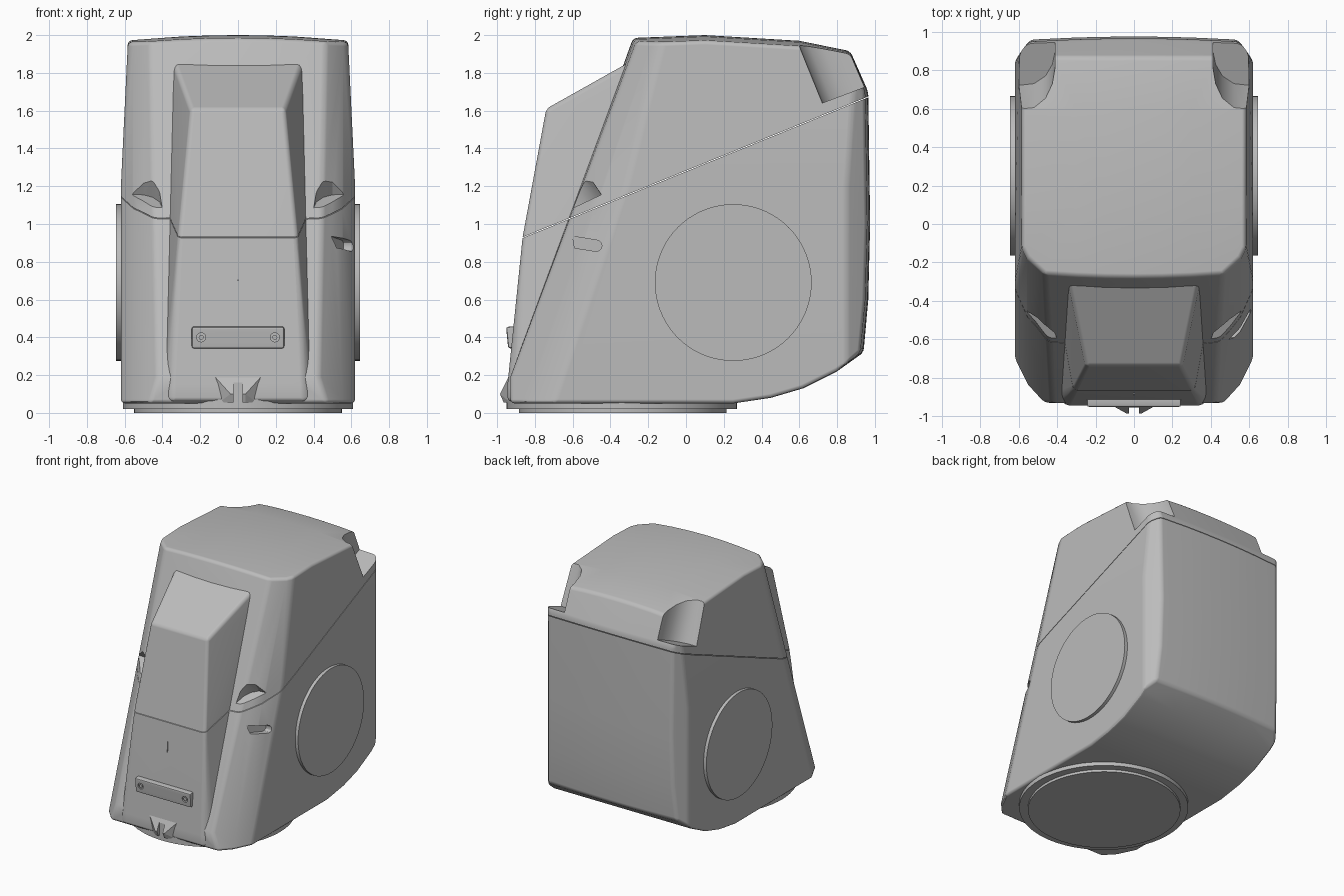
import bpy, bmesh, math
from mathutils import Vector, Matrix

if "Cube" in bpy.data.objects:
    bpy.data.objects.remove(bpy.data.objects["Cube"])

grey = bpy.data.materials.new("plain grey")
grey.use_nodes = True
grey.diffuse_color = (0.5, 0.5, 0.5, 1)
grey.node_tree.nodes["Principled BSDF"].inputs["Base Color"].default_value = (0.5, 0.5, 0.5, 1)


def hull_mesh(points):
    bm = bmesh.new()
    for p in points:
        bm.verts.new(p)
    bmesh.ops.remove_doubles(bm, verts=bm.verts[:], dist=0.0005)
    res = bmesh.ops.convex_hull(bm, input=bm.verts[:])
    spare = {g for g in res["geom_interior"] + res["geom_unused"]
             if isinstance(g, bmesh.types.BMVert)}
    bmesh.ops.delete(bm, geom=list(spare), context='VERTS')
    bmesh.ops.dissolve_limit(bm, angle_limit=0.01, verts=bm.verts[:], edges=bm.edges[:])
    bmesh.ops.recalc_face_normals(bm, faces=bm.faces[:])
    return bm


def to_object(name, bm):
    mesh = bpy.data.meshes.new(name)
    bm.to_mesh(mesh)
    bm.free()
    mesh.materials.append(grey)
    ob = bpy.data.objects.new(name, mesh)
    bpy.context.collection.objects.link(ob)
    return ob


def hull(name, points):
    return to_object(name, hull_mesh(points))


def box(name, size, loc, tilt=0):
    bm = bmesh.new()
    m = Matrix.Translation(loc) @ Matrix.Rotation(tilt, 4, 'X') @ Matrix.Diagonal((*size, 1))
    bmesh.ops.create_cube(bm, size=1, matrix=m)
    return to_object(name, bm)


def cylinder(name, radius, depth, loc, axis=None, segs=72):
    bm = bmesh.new()
    m = Matrix.Translation(loc)
    if axis:
        m = m @ Matrix.Rotation(math.pi / 2, 4, axis)
    bmesh.ops.create_cone(bm, cap_ends=True, segments=segs, radius1=radius,
                          radius2=radius, depth=depth, matrix=m)
    return to_object(name, bm)


def prism(name, base, along):
    base = [Vector(p) for p in base]
    return hull(name, base + [p + Vector(along) for p in base])


def apply_mod(ob, kind, **settings):
    mod = ob.modifiers.new(kind, kind)
    for key, value in settings.items():
        setattr(mod, key, value)
    bpy.context.view_layer.objects.active = ob
    bpy.context.view_layer.update()
    bpy.ops.object.modifier_apply(modifier=mod.name)


def bevel(ob, width, segments=3, angle=22):
    apply_mod(ob, 'BEVEL', width=width, segments=segments,
              limit_method='ANGLE', angle_limit=math.radians(angle))


def combine(ob, other, operation='DIFFERENCE'):
    apply_mod(ob, 'BOOLEAN', object=other, operation=operation, solver='EXACT')
    bpy.data.objects.remove(other)


def smooth(ob):
    bpy.ops.object.select_all(action='DESELECT')
    ob.select_set(True)
    bpy.context.view_layer.objects.active = ob
    bpy.ops.object.shade_smooth_by_angle(angle=math.radians(30))
    ob.modifiers.new("even shading", 'WEIGHTED_NORMAL').keep_sharp = True


# Body: side profile, extruded, then trimmed by corner planes
profile = [(-.93, .05), (.25, .05), (.45, .08), (.62, .13), (.8, .22), (.94, .32),
           (.965, .6), (.975, 1), (.965, 1.7), (.87, 1.915), (.6, 1.97), (.1, 2),
           (-.28, 1.985), (-.93, .19)]
points = [(x, y, z) for x in (-.62, .62) for y, z in profile]
corner_planes = [
    ((.44, -.92, .18), Vector((.11, .12, 0)).cross(Vector((.05, .64, 1.72)))),
    ((.55, -.80, .18), Vector((.07, .14, 0)).cross(Vector((.01, .60, 1.72)))),
    ((.62, .85, 0), Vector((.11, .07, 0))),
    ((.62, 0, 1.2), Vector((.75, 0, .035))),
]
for side in (1, -1):
    for co, no in corner_planes:
        no = no if no.x > 0 else -no
        bm = hull_mesh(points)
        bmesh.ops.bisect_plane(bm, geom=bm.verts[:] + bm.edges[:] + bm.faces[:],
                               plane_co=(side * co[0], co[1], co[2]),
                               plane_no=(side * no.x, no.y, no.z), clear_outer=True)
        points = [v.co.copy() for v in bm.verts]
        bm.free()

# Crown the top, back and upper front edge
bm = hull_mesh(points)
for x in (-.3, -.15, 0, .15, .3):
    bmesh.ops.bisect_plane(bm, geom=bm.verts[:] + bm.edges[:] + bm.faces[:],
                           plane_co=(x, 0, 0), plane_no=(1, 0, 0))
for v in bm.verts:
    f = (v.co.x / .6) ** 2
    if v.co.z > 1.85:
        v.co.z -= .03 * f
        if v.co.y < -.2:
            v.co.y += .03 * f
    if v.co.y > .9:
        v.co.y -= .02 * f
body = to_object("body_shell", bm)
bevel(body, .022)

# Raised central ridge on the front
ridge = hull("front_ridge", [(s * x, y, z) for s in (1, -1) for x, y, z in (
    (.25, -.74, 1.61), (.315, -.865, .93), (.35, -.945, .15), (.35, -.945, .06),
    (.35, -.25, 1.885), (.4, -.9, .06), (.3, -.2, 1.7), (.3, -.7, .06))])
bevel(ridge, .022)
combine(body, ridge, 'UNION')

# Front vents and rear top corner notches
vent = [(.8, -.44), (.5, -.45), (.45, -.48), (.415, -.53), (.4, -.6), (.4, -.9), (.8, -.9)]
notch = [(.8, .7), (.52, .73), (.46, .77), (.425, .83), (.41, .9), (.41, 1.3), (.8, 1.3)]
for s in (1, -1):
    combine(body, prism("vent_cutter", [(s * x, y, 1.15 + .47 * (y + .46)) for x, y in vent],
                        (0, -.4, .62)))
    combine(body, prism("notch_cutter", [(s * x, y, 1.64 + .38 * (y - .72)) for x, y in notch],
                        (0, -.38, .92)))

# Small slot on the left side
slot = [(-.6, .935), (-.59, .873)]
for i in range(12):
    a = i * math.tau / 12
    slot.append((-.475 + .03 * math.cos(a), .885 + .03 * math.sin(a)))
combine(body, prism("slot_cutter", [(.76 + .45 * y, y, z) for y, z in slot], (.4, 0, 0)))

# Fine centre groove and the sloping seam between lower and upper shell
combine(body, box("groove_cutter", (.005, .1, .11), (0, -.93, .755)))
combine(body, box("seam_cutter", (3, 3, .004), (0, 0, 1.28), math.atan(.407)))
smooth(body)

# Plate with two screw holes
plate = box("front_plate", (.49, .05, .115), (0, -.922, .4), .1)
bevel(plate, .012, 2)
for x in (-.195, .195):
    combine(plate, cylinder("hole_cutter", .024, .03, (x, -.95, .4), 'X', 24))
    pin = cylinder("plate_screw", .013, .02, (x, -.935, .4), 'X', 16)
    smooth(pin)
smooth(plate)

# Slotted lip at the bottom of the front
lip = hull("front_lip", [(s * x, y, z) for s in (1, -1) for x, y, z in (
    (.13, -.935, .2), (.04, -.985, .1), (.04, -.965, .055), (.1, -.93, .055), (.1, -.9, .1))])
combine(lip, box("lip_cutter", (.05, .1, .2), (0, -1, .06)))

# Round side covers and round base
side_covers = cylinder("side_covers", .415, 1.29, (0, .25, .69), 'Y')
base_ring = cylinder("base_ring", .61, .05, (0, -.34, .045))
base_foot = cylinder("base_foot", .55, .04, (0, -.335, .02))
for ob in (side_covers, base_ring, base_foot):
    smooth(ob)
